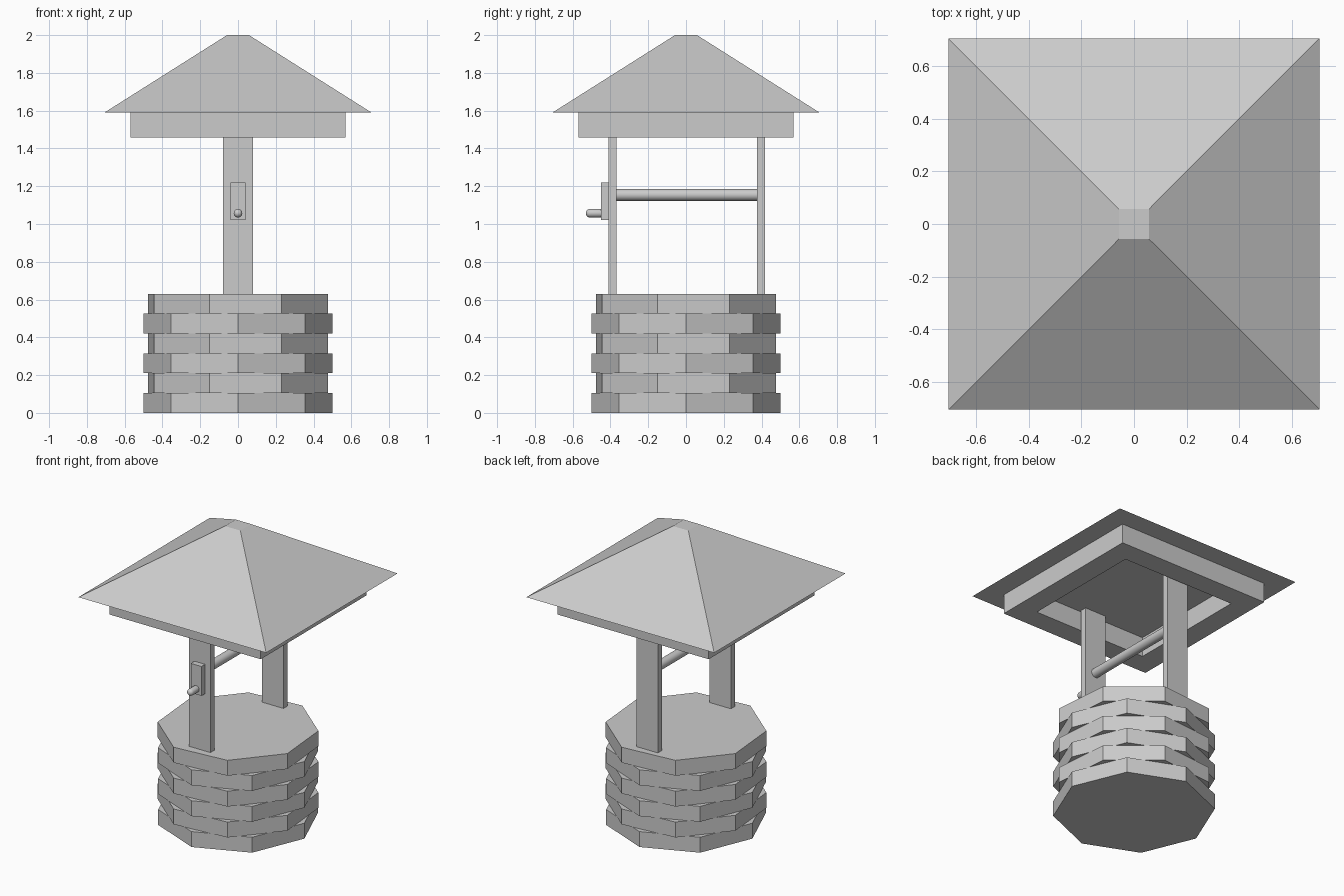
import bpy, bmesh
from math import radians, pi
from mathutils import Matrix

if "Cube" in bpy.data.objects:
    bpy.data.objects.remove(bpy.data.objects["Cube"])


def mesh_object(name, bm):
    bmesh.ops.recalc_face_normals(bm, faces=bm.faces)
    me = bpy.data.meshes.new(name)
    bm.to_mesh(me)
    bm.free()
    ob = bpy.data.objects.new(name, me)
    bpy.context.collection.objects.link(ob)
    return ob


def smooth(ob):
    bpy.ops.object.select_all(action='DESELECT')
    ob.select_set(True)
    bpy.context.view_layer.objects.active = ob
    bpy.ops.object.shade_smooth_by_angle(angle=radians(40))


def box(name, x0, x1, y0, y1, z0, z1):
    bm = bmesh.new()
    m = Matrix.Translation(((x0 + x1) / 2, (y0 + y1) / 2, (z0 + z1) / 2))
    bmesh.ops.create_cube(bm, size=1, matrix=m @ Matrix.Diagonal((x1 - x0, y1 - y0, z1 - z0, 1)))
    return mesh_object(name, bm)


def cone(name, sides, r0, r1, depth, matrix):
    bm = bmesh.new()
    bmesh.ops.create_cone(bm, cap_ends=True, segments=sides, radius1=r0, radius2=r1,
                          depth=depth, matrix=matrix)
    return mesh_object(name, bm)


# Well wall: six octagonal courses, every other one turned
H = 0.105
for i in range(6):
    turn = Matrix.Rotation(radians(-17.5 if i % 2 else 0), 4, 'Z')
    cone(f"stone_course_{i + 1}", 8, 0.5, 0.5, H,
         Matrix.Translation((0, 0, H * (i + 0.5))) @ turn)

# Posts
for name, y in (("front_post", -0.39), ("back_post", 0.396)):
    box(name, -0.08, 0.08, y - 0.021, y + 0.021, 0.63, 1.59)

# Square frame under the roof, open in the middle
bm = bmesh.new()
loops = [[bm.verts.new((sx * r, sy * r, z)) for sx, sy in ((-1, -1), (1, -1), (1, 1), (-1, 1))]
         for r, z in ((0.57, 1.457), (0.57, 1.59), (0.425, 1.59), (0.425, 1.457))]
for a, b in zip(loops, loops[1:] + loops[:1]):
    for k in range(4):
        n = (k + 1) % 4
        bm.faces.new((a[k], a[n], b[n], b[k]))
mesh_object("roof_frame", bm)

# Roof: blunt four-sided pyramid
cone("roof", 4, 0.707 * 2 ** 0.5, 0.058 * 2 ** 0.5, 0.41,
     Matrix.Translation((0, 0, 1.795)) @ Matrix.Rotation(pi / 4, 4, 'Z'))

# Axle between the posts
along_y = Matrix.Rotation(pi / 2, 4, 'X')
smooth(cone("axle", 32, 0.031, 0.031, 0.786, Matrix.Translation((0, 0.003, 1.154)) @ along_y))

# Crank arm and round-ended handle
box("crank_arm", -0.04, 0.04, -0.45, -0.41, 1.02, 1.22)
bm = bmesh.new()
bmesh.ops.create_uvsphere(bm, u_segments=24, v_segments=13, radius=0.023, matrix=along_y)
for v in bm.verts:
    v.co.y += -0.44 if v.co.y > 0 else -0.507
    v.co.z += 1.057
smooth(mesh_object("crank_handle", bm))
